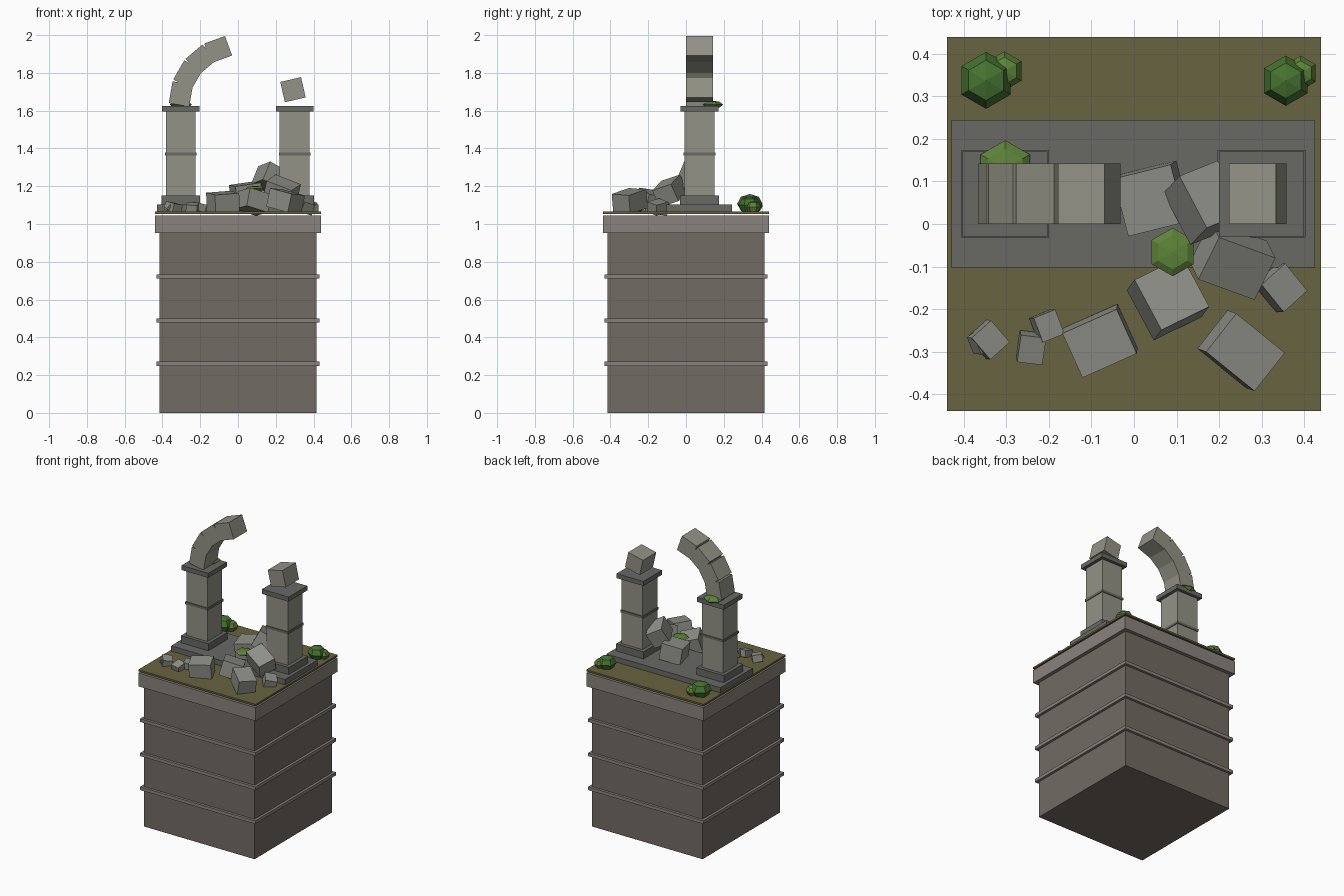
import bpy, bmesh
from math import radians, sin, cos
from mathutils import Matrix, Euler

if "Cube" in bpy.data.objects:
    bpy.data.objects.remove(bpy.data.objects["Cube"])


def mat(name, c):
    m = bpy.data.materials.new(name)
    m.diffuse_color = (*c, 1)
    m.use_nodes = True
    m.node_tree.nodes["Principled BSDF"].inputs["Base Color"].default_value = m.diffuse_color
    return m


BRICK = mat("brown_stone", (0.17, 0.145, 0.125))
TRIM = mat("trim_stone", (0.25, 0.225, 0.20))
PAVE = mat("paving_stone", (0.14, 0.14, 0.13))
STONE = mat("column_stone", (0.29, 0.29, 0.24))
RUBBLE = mat("rubble_stone", (0.28, 0.28, 0.25))
TURF = mat("turf", (0.14, 0.125, 0.05))
LEAF = mat("leaf_green", (0.06, 0.17, 0.03))
MOSS = mat("moss_green", (0.11, 0.23, 0.04))


def finish(name, bm, loc, rot, m):
    me = bpy.data.meshes.new(name)
    bm.to_mesh(me)
    bm.free()
    me.materials.append(m)
    ob = bpy.data.objects.new(name, me)
    ob.location = loc
    ob.rotation_euler = Euler([radians(a) for a in rot])
    bpy.context.collection.objects.link(ob)
    return ob


def box(name, loc, size, m, rot=(0, 0, 0)):
    bm = bmesh.new()
    bmesh.ops.create_cube(bm, size=1, matrix=Matrix.Diagonal((*size, 1)))
    return finish(name, bm, loc, rot, m)


def slab(name, x, y, z0, z1, half, m):
    return box(name, (x, y, (z0 + z1) / 2), (2 * half, 2 * half, z1 - z0), m)


def bush(name, loc, r, h, m):
    bm = bmesh.new()
    bmesh.ops.create_uvsphere(bm, u_segments=6, v_segments=4, radius=1,
                              matrix=Matrix.Diagonal((r, r, h, 1)))
    return finish(name, bm, loc, (0, 0, 0), m)


# Tower base with bands, coping and turf
slab("tower_block", 0, 0, 0, 0.955, 0.415, BRICK)
for i, z in enumerate((0.26, 0.49, 0.722)):
    slab(f"tower_band_{i}", 0, 0, z - 0.011, z + 0.011, 0.432, TRIM)
slab("tower_coping", 0, 0, 0.953, 1.044, 0.44, TRIM)
slab("turf_layer", 0, 0, 1.054, 1.066, 0.44, TURF)

# Paved platform
box("platform", (-0.002, 0.071, 1.081), (0.855, 0.347, 0.042), PAVE)

# Two columns
for side, x in (("left", -0.303), ("right", 0.3)):
    slab(side + "_plinth", x, 0.071, 1.10, 1.15, 0.103, PAVE)
    slab(side + "_shaft", x, 0.071, 1.15, 1.597, 0.079, STONE)
    slab(side + "_shaft_ring", x, 0.071, 1.362, 1.378, 0.084, PAVE)
    slab(side + "_capital", x, 0.071, 1.595, 1.626, 0.1, PAVE)

# Broken arch: four stones on the left, one loose on the right
for i in range(4):
    a = 170 - 20 * i
    box(f"arch_stone_{i}", (0.307 * cos(radians(a)), 0.071, 1.635 + 0.307 * sin(radians(a))),
        (0.11, 0.142, 0.117), STONE, (0, -a, 0))
box("right_arch_stone", (0.291, 0.071, 1.711), (0.113, 0.142, 0.11), STONE, (0, -13, 0))

# Fallen arch blocks: location, size, rotation
blocks = [
    ((-0.08, -0.275, 1.115), (0.14, 0.115, 0.10), (6, -4, 24)),
    ((0.08, -0.175, 1.118), (0.13, 0.135, 0.10), (-8, 16, 26)),
    ((0.252, -0.298, 1.122), (0.15, 0.115, 0.10), (-4, 12, -39)),
    ((0.232, -0.085, 1.175), (0.15, 0.115, 0.10), (18, 20, -20)),
    ((0.043, 0.06, 1.158), (0.14, 0.14, 0.11), (3, -8, 14)),
    ((0.165, 0.05, 1.245), (0.11, 0.14, 0.11), (-12, 28, 22)),
]
for i, (loc, size, rot) in enumerate(blocks):
    box(f"fallen_block_{i}", loc, size, RUBBLE, rot)

# Small stone chips
chips = [
    ((-0.342, -0.272, 1.088), 0.062, (10, 8, 42)),
    ((-0.362, -0.277, 1.09), 0.04, (25, 30, 35)),
    ((-0.242, -0.291, 1.085), 0.06, (14, 5, -7)),
    ((-0.205, -0.24, 1.09), 0.056, (5, 14, 22)),
    ((0.345, -0.15, 1.09), 0.077, (12, 14, 42)),
]
for i, (loc, s, rot) in enumerate(chips):
    box(f"stone_chip_{i}", loc, (s, s * 1.1, s * 0.75), RUBBLE, rot)

# Bushes at the back corners and flat plants on the ruins
bush("left_bush", (-0.348, 0.338, 1.107), 0.067, 0.052, LEAF)
bush("left_small_bush", (-0.305, 0.36, 1.095), 0.046, 0.036, MOSS)
bush("right_bush", (0.357, 0.337, 1.1), 0.059, 0.046, LEAF)
bush("right_small_bush", (0.392, 0.355, 1.09), 0.041, 0.032, MOSS)
bush("capital_plant", (-0.303, 0.13, 1.632), 0.067, 0.022, MOSS)
bush("rubble_plant", (0.091, -0.066, 1.187), 0.057, 0.015, MOSS)
